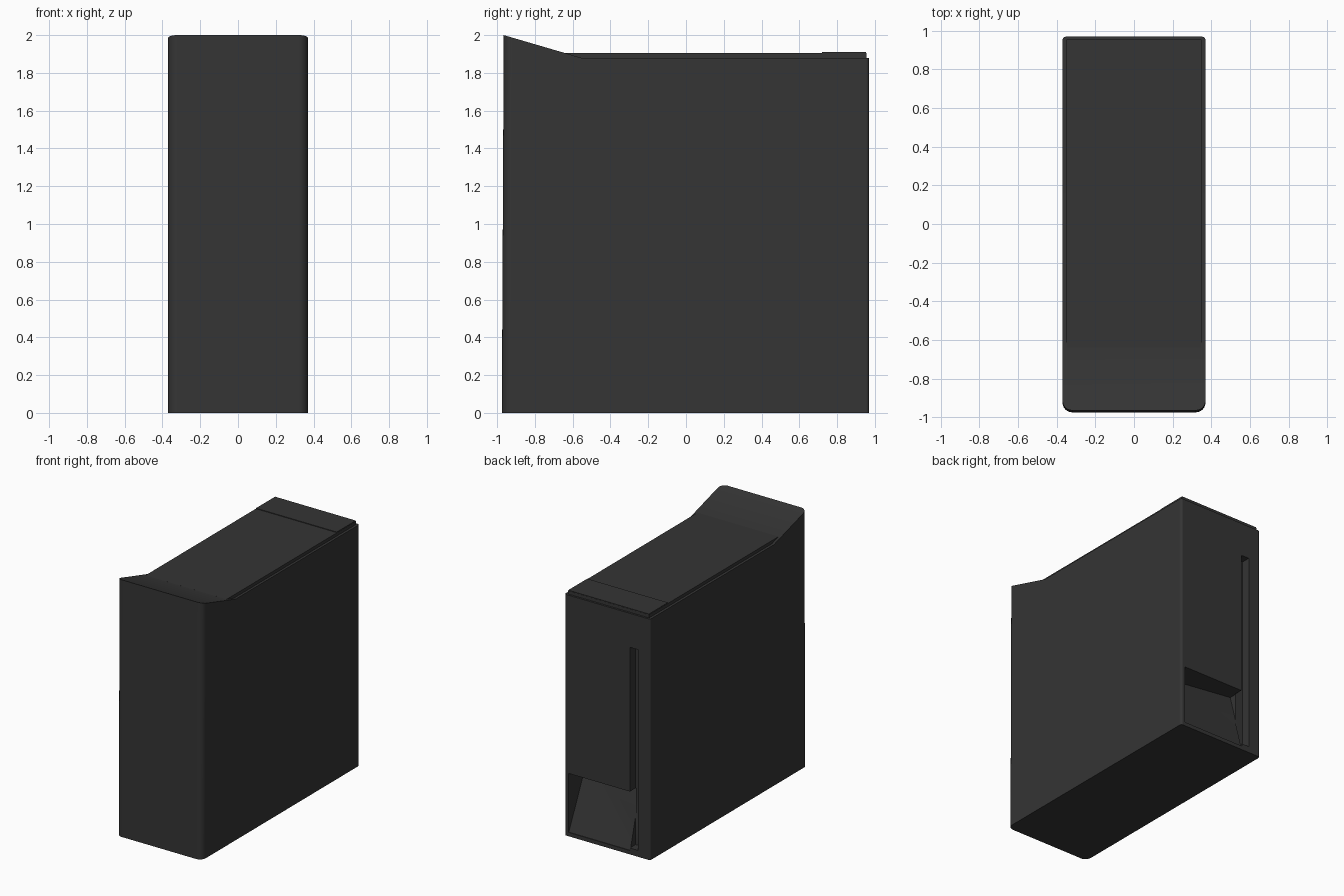
import bpy, bmesh
from math import cos, sin, pi

if "Cube" in bpy.data.objects:
    bpy.data.objects.remove(bpy.data.objects["Cube"])

mat = bpy.data.materials.new("dark_plastic")
mat.diffuse_color = (0.035, 0.035, 0.035, 1)
mat.use_nodes = True
mat.node_tree.nodes["Principled BSDF"].inputs["Base Color"].default_value = mat.diffuse_color

CREASE_Y = -0.555   # where the sloped brow meets the flat roof
ROOF_Z = 1.88


def loft(name, ring_a, ring_b, split=None):
    """Closed solid between two matching rings; split divides the end cap."""
    bm = bmesh.new()
    a = [bm.verts.new(p) for p in ring_a]
    b = [bm.verts.new(p) for p in ring_b]
    n = len(a)
    for i in range(n):
        j = (i + 1) % n
        bm.faces.new((a[i], a[j], b[j], b[i]))
    bm.faces.new(a[::-1])
    cap = bm.faces.new(b)
    if split:
        bmesh.utils.face_split(cap, b[split[0]], b[split[1]])
    bmesh.ops.recalc_face_normals(bm, faces=bm.faces[:])
    me = bpy.data.meshes.new(name)
    bm.to_mesh(me)
    bm.free()
    me.materials.append(mat)
    ob = bpy.data.objects.new(name, me)
    bpy.context.collection.objects.link(ob)
    return ob


def box(name, x0, x1, y0, y1, z0, z1):
    ring = [(x0, y0), (x1, y0), (x1, y1), (x0, y1)]
    return loft(name, [(x, y, z0) for x, y in ring], [(x, y, z1) for x, y in ring])


def corner(cx, cy, r, start, steps=6):
    return [(cx + r * cos(start + pi / 2 * i / steps),
             cy + r * sin(start + pi / 2 * i / steps)) for i in range(steps + 1)]


# Case body: rounded footprint, rising brow at the front, slightly raked front
X, F, B, RF, RB = 0.37, -0.975, 0.97, 0.05, 0.018
outline = corner(-X + RF, F + RF, RF, pi) + corner(X - RF, F + RF, RF, 1.5 * pi)
right_i = len(outline)
outline += [(X, CREASE_Y)]
outline += corner(X - RB, B - RB, RB, 0) + corner(-X + RB, B - RB, RB, pi / 2)
left_i = len(outline)
outline += [(-X, CREASE_Y)]


def top_point(x, y):
    if y >= CREASE_Y:
        return (x, y, ROOF_Z)
    y += 0.01 * (CREASE_Y - y) / (CREASE_Y - F)
    return (x, y, ROOF_Z + 0.12 * (CREASE_Y - y) / (CREASE_Y + 0.965))


body = loft("case_body", [(x, y, 0) for x, y in outline],
            [top_point(x, y) for x, y in outline], (right_i, left_i))

# Rear cut-outs: tall narrow slot and wedge-shaped connector recess
slot = box("slot_cutter", -0.265, -0.195, 0.90, 1.0, 0.05, 1.615)


def wedge(x, depth):
    return [(x, 1.0, 0.03), (x, 0.965, 0.03), (x, B - depth, 0.49), (x, 1.0, 0.49)]


recess = loft("recess_cutter", wedge(0.335, 0.22), wedge(-0.2, 0.13))

bpy.context.view_layer.objects.active = body
for cutter in (slot, recess):
    mod = body.modifiers.new("cut", 'BOOLEAN')
    mod.operation = 'DIFFERENCE'
    mod.solver = 'EXACT'
    mod.object = cutter
    bpy.ops.object.modifier_apply(modifier=mod.name)
    bpy.data.objects.remove(cutter)

# Raised roof panel and the thin strip at its rear
box("roof_panel", -0.35, 0.35, -0.64, 0.955, 1.86, 1.905)
box("roof_rear_strip", -0.348, 0.348, 0.72, 0.954, 1.89, 1.91)

# Smooth the rounded corners, keep the rest crisp
bpy.ops.object.select_all(action='DESELECT')
body.select_set(True)
bpy.context.view_layer.objects.active = body
bpy.ops.object.shade_smooth_by_angle(angle=pi / 6)
body.modifiers.new("weighted_normals", 'WEIGHTED_NORMAL').keep_sharp = True
